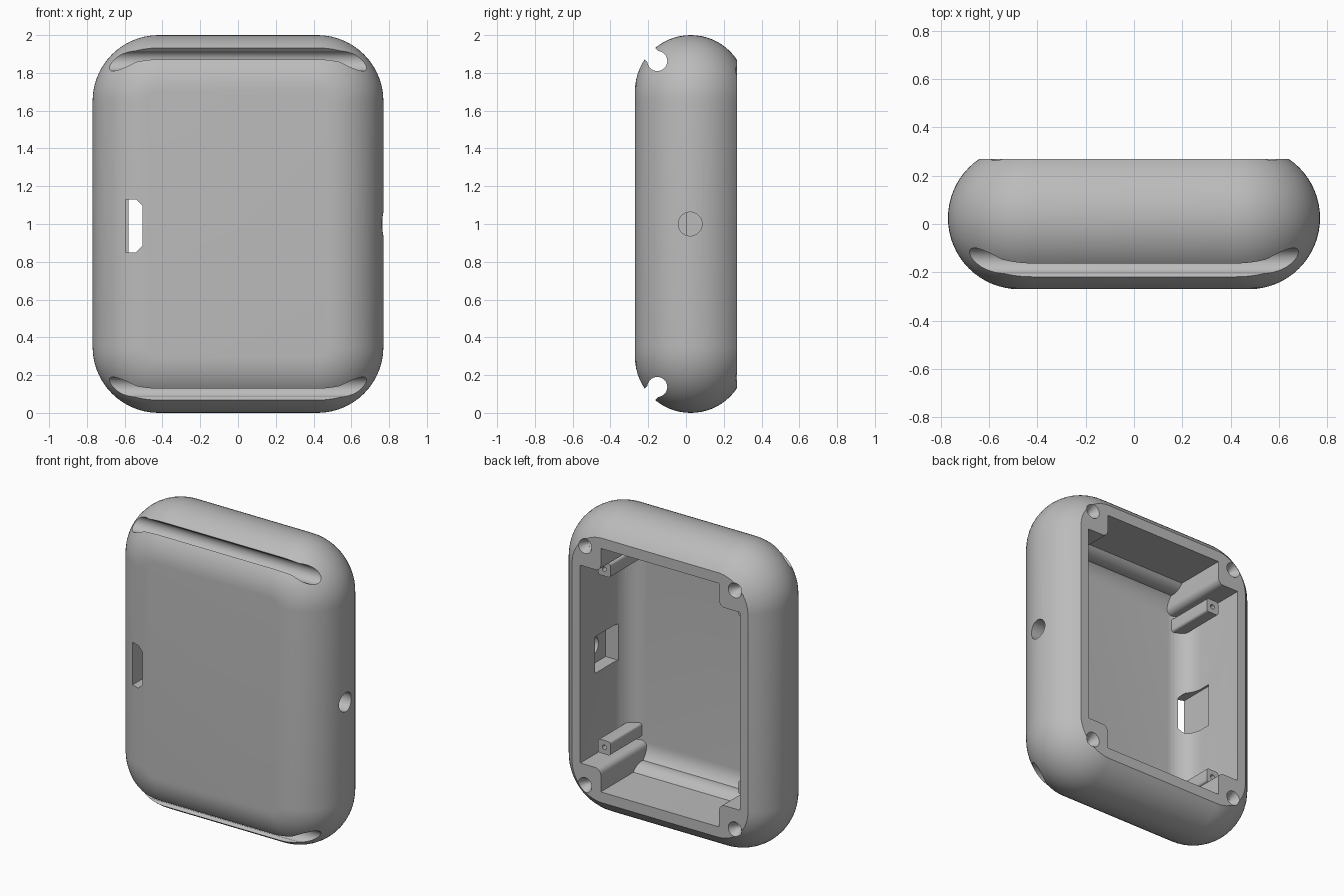
import bpy
import bmesh
from math import pi, sin, cos, radians
from mathutils import Matrix, Vector

if "Cube" in bpy.data.objects:
    bpy.data.objects.remove(bpy.data.objects["Cube"])

MID = 1.0                      # height of the case centre
SIDES = [(sx, sz) for sx in (-1, 1) for sz in (-1, 1)]


def make(name, bm):
    bmesh.ops.recalc_face_normals(bm, faces=bm.faces)
    me = bpy.data.meshes.new(name)
    bm.to_mesh(me)
    bm.free()
    ob = bpy.data.objects.new(name, me)
    bpy.context.collection.objects.link(ob)
    return ob


def rounded(cx, cz, hw, hh, r, seg=14):
    """Rounded rectangle outline in the x-z plane."""
    pts = []
    for q, (sx, sz) in enumerate([(1, 1), (-1, 1), (-1, -1), (1, -1)]):
        for k in range(seg + 1):
            a = (q + k / seg) * pi / 2
            pts.append((cx + sx * (hw - r) + r * cos(a),
                        MID + cz + sz * (hh - r) + r * sin(a)))
    return pts


def loft(name, rings):
    """Skin a list of (y, outline) rings and cap both ends."""
    bm = bmesh.new()
    loops = [[bm.verts.new((x, y, z)) for x, z in ring] for y, ring in rings]
    n = len(loops[0])
    for a, b in zip(loops, loops[1:]):
        for i in range(n):
            j = (i + 1) % n
            bm.faces.new((a[i], a[j], b[j], b[i]))
    bm.faces.new(loops[0])
    bm.faces.new(loops[-1])
    return make(name, bm)


def prism(name, outline, y0, y1):
    return loft(name, [(y0, outline), (y1, outline)])


def rod(name, centre, axis, r1, r2, length, seg=40):
    bm = bmesh.new()
    rot = Vector((0, 0, 1)).rotation_difference(Vector(axis)).to_matrix().to_4x4()
    bmesh.ops.create_cone(bm, cap_ends=True, segments=seg, radius1=r1, radius2=r2,
                          depth=length, matrix=Matrix.Translation(centre) @ rot)
    return make(name, bm)


def block(name, centre, size, tilt=0):
    bm = bmesh.new()
    m = (Matrix.Translation(centre) @ Matrix.Rotation(tilt, 4, 'X')
         @ Matrix.Diagonal((*size, 1)))
    bmesh.ops.create_cube(bm, size=1, matrix=m)
    return make(name, bm)


def cut(target, cutter):
    """Subtract the cutter from the target, then discard it."""
    cutter.hide_render = True
    mod = target.modifiers.new("cut", 'BOOLEAN')
    mod.operation, mod.solver, mod.object = 'DIFFERENCE', 'EXACT', cutter
    bpy.context.view_layer.objects.active = target
    bpy.ops.object.modifier_apply(modifier=mod.name)
    bpy.data.objects.remove(cutter)


# Outer shell: pillow edge from the flat front round to the open back
R, YC, FRONT, BACK = 0.295, 0.025, -0.27, 0.27
rings = []
STEPS = 26
for k in range(STEPS + 1):
    a = radians(-90 + k / STEPS * 146.2)
    inset = R * (1 - cos(a))
    y = BACK if k == STEPS else YC + R * sin(a)
    rings.append((y, rounded(0, 0, 0.77 - inset, 1 - inset, 0.35 - inset)))
case = loft("case_shell", rings)

# Cavity volume with a rounded floor edge
F, FLOOR = 0.14, -0.21
rings = []
for k in range(11):
    a = k / 10 * pi / 2
    inset = F * (1 - sin(a))
    rings.append((FLOOR + F * (1 - cos(a)),
                  rounded(0, 0, 0.58 - inset, 0.80 - inset, 0.155 - inset)))
rings.append((0.4, rounded(0, 0, 0.58, 0.80, 0.155)))
cavity = loft("cavity", rings)

# Corner screw towers, board posts and strap tunnels stay solid in the cavity
SLOT_Y, SLOT_Z = -0.152, 0.863
for sx, sz in SIDES:
    cut(cavity, prism("tower", rounded(sx * 0.57, sz * 0.79, 0.14, 0.14, 0.04, 6), -0.5, 0.5))
    cut(cavity, prism("post", rounded(sx * 0.51, sz * 0.585, 0.045, 0.045, 0.015, 4), -0.5, 0.12))
for sz in (-1, 1):
    cut(cavity, rod("tunnel", (0, SLOT_Y, MID + sz * SLOT_Z), (1, 0, 0), 0.105, 0.105, 3))
cut(case, cavity)

# Strap slots: round channel opening diagonally outward
for sz in (-1, 1):
    z = MID + sz * SLOT_Z
    cut(case, rod("channel", (0, SLOT_Y, z), (1, 0, 0), 0.053, 0.053, 3))
    cut(case, block("channel_mouth", (0, SLOT_Y - 0.1, z + sz * 0.1),
                    (3, 0.082, 0.283), sz * pi / 4))

# Countersunk screw holes and pilot holes in the posts
for sx, sz in SIDES:
    x, z = sx * 0.545, MID + sz * 0.785
    cut(case, rod("countersink", (x, BACK - 0.02, z), (0, 1, 0), 0.022, 0.054, 0.06, 32))
    cut(case, rod("screw_hole", (x, 0.18, z), (0, 1, 0), 0.022, 0.022, 0.2, 20))
    cut(case, rod("pilot", (sx * 0.51, 0.09, MID + sz * 0.585), (0, 1, 0),
                  0.015, 0.015, 0.16, 16))

# Side button hole with a rectangular pocket inside
cut(case, block("button_pocket", (0.6, 0, MID), (0.13, 0.23, 0.24)))
cut(case, rod("button_hole", (0.75, 0.022, MID), (1, 0, 0), 0.063, 0.063, 0.3))

# Chamfered port through the front
port = [(-0.595, 0.85), (-0.54, 0.85), (-0.505, 0.885),
        (-0.505, 1.095), (-0.54, 1.13), (-0.595, 1.13)]
cut(case, prism("port", port, -0.5, 0.0))

# Material and shading
grey = bpy.data.materials.new("light_grey")
grey.use_nodes = True
colour = (0.5, 0.5, 0.5, 1)
grey.diffuse_color = colour
for node in grey.node_tree.nodes:
    if node.type == 'BSDF_PRINCIPLED':
        node.inputs["Base Color"].default_value = colour
case.data.materials.clear()
case.data.materials.append(grey)

bpy.ops.object.select_all(action='DESELECT')
case.select_set(True)
bpy.context.view_layer.objects.active = case
bpy.ops.object.shade_smooth_by_angle(angle=radians(30))
